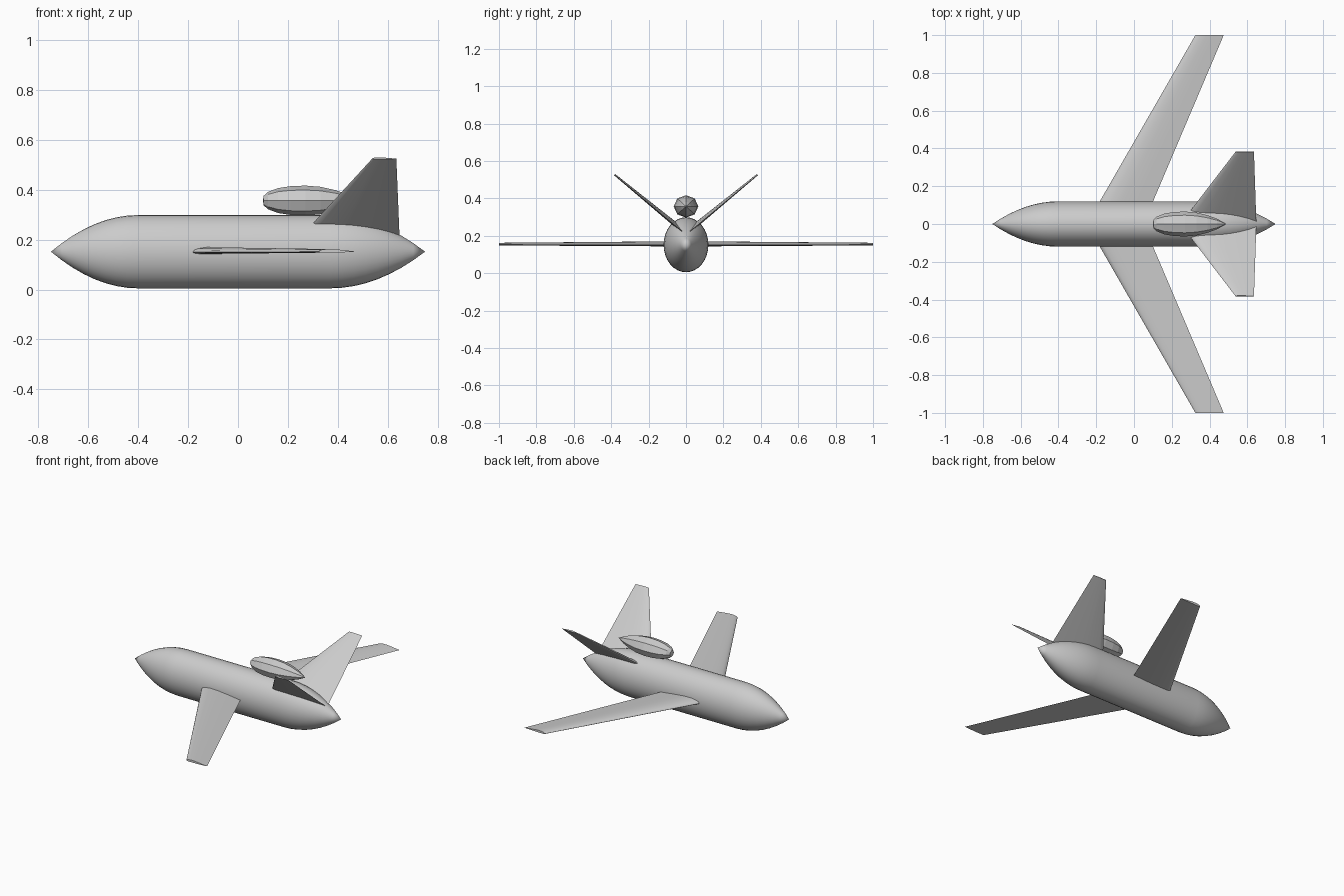
import bpy, bmesh, math
from mathutils import Vector

if "Cube" in bpy.data.objects:
    bpy.data.objects.remove(bpy.data.objects["Cube"])

grey = bpy.data.materials.new("light_grey")
grey.use_nodes = True
grey.diffuse_color = (0.6, 0.6, 0.6, 1)
grey.node_tree.nodes["Principled BSDF"].inputs["Base Color"].default_value = (0.6, 0.6, 0.6, 1)


def loft(name, rings, smooth):
    """Skin a list of point rings and close both ends."""
    bm = bmesh.new()
    rows = [[bm.verts.new(p) for p in ring] for ring in rings]
    n = len(rows[0])
    for a, b in zip(rows, rows[1:]):
        for i in range(n):
            j = (i + 1) % n
            bm.faces.new((a[i], a[j], b[j], b[i]))
    bm.faces.new(rows[0])
    bm.faces.new(rows[-1])
    bmesh.ops.remove_doubles(bm, verts=bm.verts, dist=1e-5)
    bmesh.ops.recalc_face_normals(bm, faces=bm.faces)
    mesh = bpy.data.meshes.new(name)
    bm.to_mesh(mesh)
    bm.free()
    mesh.materials.append(grey)
    obj = bpy.data.objects.new(name, mesh)
    bpy.context.collection.objects.link(obj)
    if smooth:
        bpy.ops.object.select_all(action='DESELECT')
        obj.select_set(True)
        bpy.context.view_layer.objects.active = obj
        bpy.ops.object.shade_smooth_by_angle(angle=math.radians(smooth))
    return obj


def body(name, profile, z, ry, rz, sides, smooth):
    """Elliptical body along x; profile is (x, radius factor)."""
    turn = [2 * math.pi * i / sides for i in range(sides)]
    rings = [[(x, ry * r * math.cos(t), z + rz * r * math.sin(t)) for t in turn]
             for x, r in profile]
    return loft(name, rings, smooth)


# Airfoil section: (chord fraction, height fraction), rounded front, flatter belly
AIRFOIL = [(0, 0), (0.02, 0.3), (0.08, 0.55), (0.2, 0.75), (0.4, 0.72), (0.7, 0.4),
           (1, 0.02), (0.7, -0.16), (0.4, -0.25), (0.08, -0.25), (0.02, -0.16)]


def blade(name, root, tip, side):
    """Tapered surface; each end is (y, z, front x, rear x, thickness)."""
    span = Vector((0, side * (tip[0] - root[0]), tip[1] - root[1])).normalized()
    up = Vector((0, -span.z * side, span.y * side))
    rings = []
    for y, z, front, rear, thick in (root, tip):
        rings.append([Vector((front + (rear - front) * c, side * y, z)) + up * h * thick
                      for c, h in AIRFOIL])
    return loft(name, rings, 35)


# Fuselage with pointed ogive ends
steps = [i / 8 for i in range(9)]
nose = [(-0.4 - 0.35 * s, 1 - s ** 2) for s in reversed(steps)]
tail = [(0.37 + 0.38 * s, 1 - s ** 2) for s in steps]
body("fuselage", nose + tail, 0.152, 0.12, 0.147, 32, 40)

# Engine pod above the rear fuselage
pod = [(0.1, 0), (0.103, 0.32), (0.12, 0.58), (0.16, 0.83), (0.21, 0.96), (0.27, 1),
       (0.33, 0.92), (0.39, 0.7), (0.44, 0.42), (0.49, 0)]
body("engine_pod", pod, 0.357, 0.066, 0.06, 8, 0)

# Swept wings and V-tail fins, mirrored front to back of the x axis
for label, side in (("front", -1), ("back", 1)):
    blade(label + "_wing", (0, 0.15, -0.25, 0.05, 0.028), (1, 0.152, 0.325, 0.475, 0.014), side)
    blade(label + "_tail_fin", (0, 0.205, 0.245, 0.648, 0.028),
          (0.383, 0.525, 0.538, 0.635, 0.009), side)
